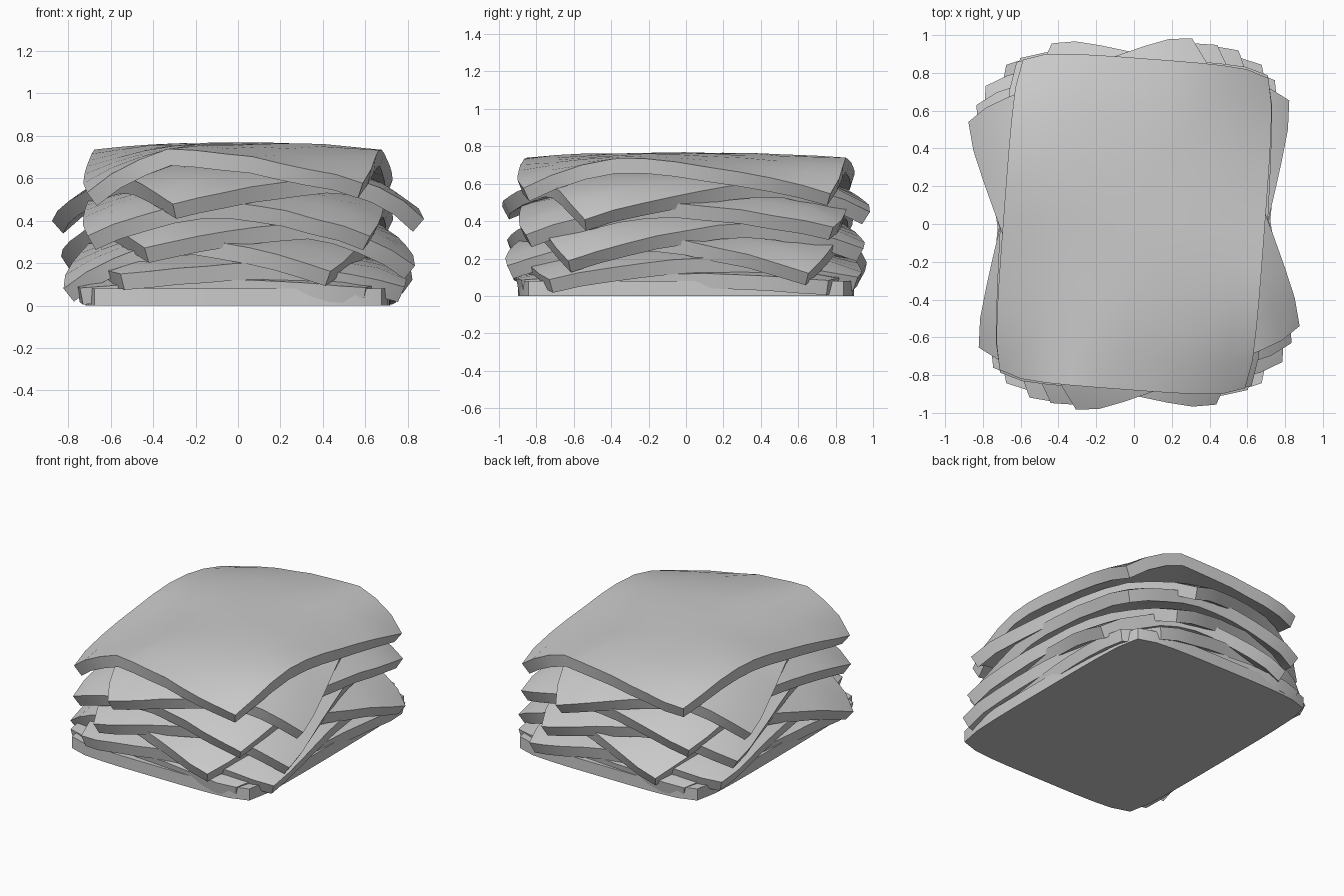
import bpy, bmesh, math, random
from mathutils import Matrix

random.seed(4)

cube = bpy.data.objects.get("Cube")
if cube:
    bpy.data.objects.remove(cube, do_unlink=True)

# One plain grey cloth material
cloth = bpy.data.materials.new("grey cloth")
cloth.use_nodes = True
GREY = (0.6, 0.6, 0.6, 1.0)
cloth.diffuse_color = GREY
cloth.node_tree.nodes["Principled BSDF"].inputs["Base Color"].default_value = GREY


def fraction(value, ridge):
    """Distance from the ridge to the sheet's rim, from zero to one."""
    rim = 1.0 if value > ridge else -1.0
    return (value - ridge) / (rim - ridge)


def make_sheet(name, angle, half_x, half_y, crown, rim_drop, twist, corners, thickness=0.08):
    """Thick sheet resting on its crown, its corners hanging to the given heights."""
    front_left, front_right, back_right, back_left = corners
    turn = Matrix.Rotation(math.radians(angle), 3, 'Z')
    bm = bmesh.new()
    bmesh.ops.create_grid(bm, x_segments=10, y_segments=10, size=1)
    for vert in bm.verts:
        u, v = vert.co.x, vert.co.y
        ridge_u, ridge_v = twist * v, -twist * u
        s, t = fraction(u, ridge_u), fraction(v, ridge_v)
        if v < ridge_v:
            corner = front_left if u < ridge_u else front_right
        else:
            corner = back_left if u < ridge_u else back_right
        hang = crown - rim_drop - corner
        z = crown - rim_drop * max(s, t) ** 3 - hang * (s * t) ** 1.5
        # Rims bow out slightly and the corner points are blunted
        bow_x = 1 + 0.04 * (1 - v ** 4)
        bow_y = 1 + 0.045 * (1 - u ** 4)
        blunt = 0.98 if abs(u * v) > 0.99 else 1.0
        wave = random.uniform(-1, 1) * 0.004 if rim_drop else 0
        vert.co = (u * half_x * bow_x * blunt, v * half_y * bow_y * blunt, z + wave)
        vert.co = turn @ vert.co
    mesh = bpy.data.meshes.new(name)
    bm.to_mesh(mesh)
    bm.free()
    mesh.materials.append(cloth)
    obj = bpy.data.objects.new(name, mesh)
    bpy.context.collection.objects.link(obj)

    solid = obj.modifiers.new("thickness", 'SOLIDIFY')
    solid.thickness = thickness
    solid.offset = -1
    bpy.ops.object.select_all(action='DESELECT')
    obj.select_set(True)
    bpy.context.view_layer.objects.active = obj
    bpy.ops.object.modifier_apply(modifier=solid.name)
    bpy.ops.object.shade_smooth_by_angle(angle=math.radians(35))
    return obj


# Flat sheet on the ground
make_sheet("bottom_sheet", 0, 0.69, 0.86, 0.08, 0, 0, (0.08,) * 4)

# Draped sheets, each turned against the one below
make_sheet("second_sheet", -5, 0.69, 0.84, 0.17, 0.05, 0.0, (0.085, 0.085, 0.085, 0.085))
make_sheet("third_sheet", 8, 0.69, 0.85, 0.27, 0.07, 0.0, (0.15, 0.09, 0.1, 0.11))
make_sheet("fourth_sheet", -13.5, 0.66, 0.845, 0.37, 0.05, 0.1, (0.08, 0.16, 0.12, 0.13))
make_sheet("fifth_sheet", 14, 0.67, 0.83, 0.47, 0.08, -0.2, (0.27, 0.19, 0.25, 0.23))
make_sheet("sixth_sheet", -3, 0.68, 0.84, 0.575, 0.08, 0.1, (0.33, 0.33, 0.37, 0.34))
make_sheet("seventh_sheet", 20.5, 0.645, 0.83, 0.68, 0.07, -0.3, (0.48, 0.41, 0.45, 0.4))
make_sheet("top_sheet", -4.3, 0.665, 0.84, 0.765, 0.025, 0.35, (0.53, 0.58, 0.55, 0.62))
